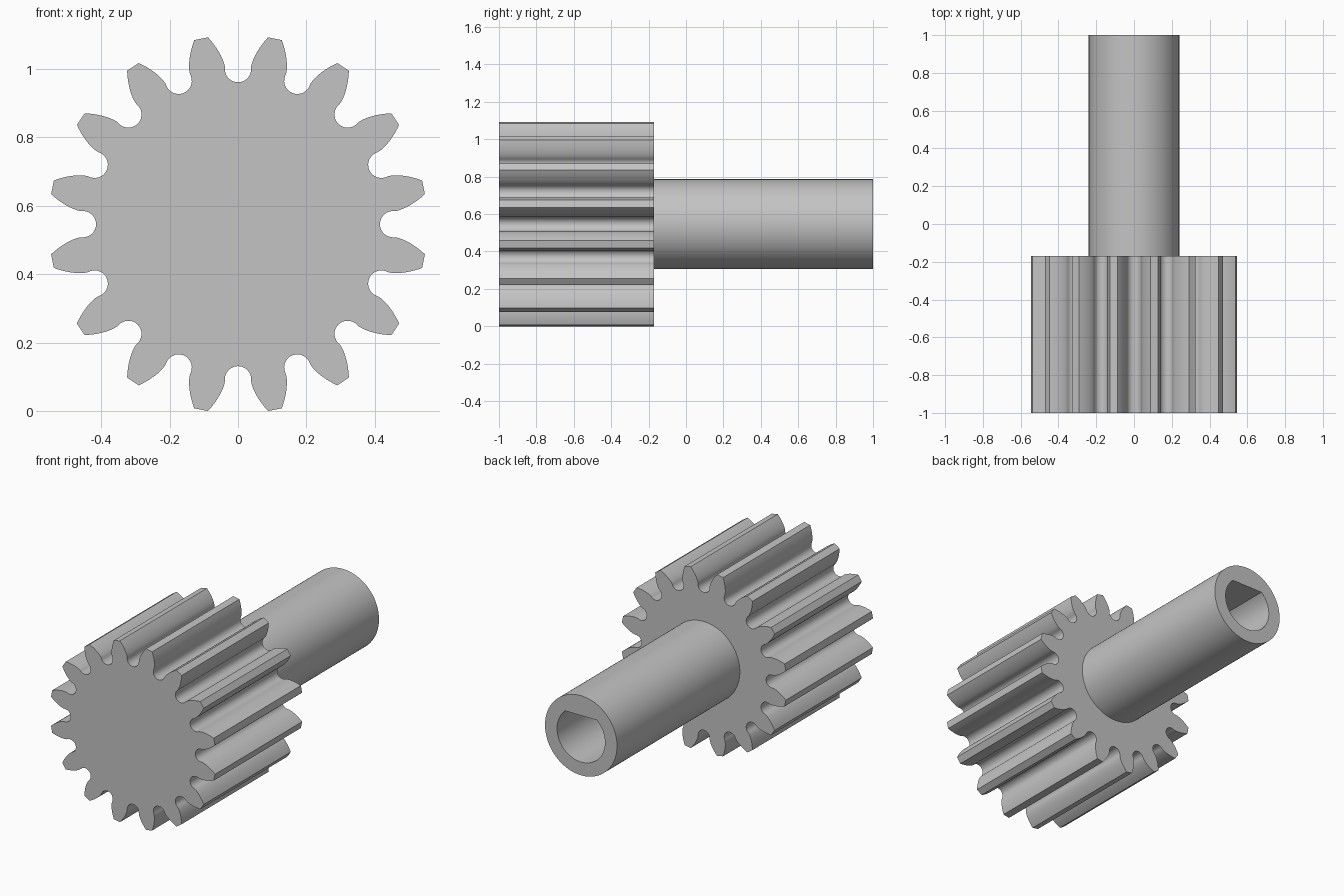
import bpy, bmesh, math
from math import pi, sin, cos, tan, acos

if "Cube" in bpy.data.objects:
    bpy.data.objects.remove(bpy.data.objects["Cube"], do_unlink=True)

TEETH = 16
TIP = 0.5535
MODULE = TIP * 2 / (TEETH + 2)
PITCH = MODULE * TEETH / 2
BASE = PITCH * cos(math.radians(20))
ROOT = PITCH - 1.25 * MODULE
CENTRE_Z = TIP * cos(pi / TEETH - math.radians(2.1))
FRONT, STEP, BACK = -1.0, -0.17, 1.0

grey = bpy.data.materials.new("plain grey")
grey.use_nodes = True
grey.diffuse_color = (0.55, 0.55, 0.55, 1)
grey.node_tree.nodes["Principled BSDF"].inputs["Base Color"].default_value = (0.55, 0.55, 0.55, 1)


def involute(r):
    a = acos(min(1, BASE / r))
    return tan(a) - a


def tooth_half_angle(r):
    return pi / (2 * TEETH) + involute(PITCH) - involute(r)


def ring(bm, points, y):
    return [bm.verts.new((x, y, CENTRE_Z + z)) for x, z in points]


def bridge(bm, a, b):
    for i in range(len(a)):
        j = (i + 1) % len(a)
        bm.faces.new((a[i], a[j], b[j], b[i]))


def finish(bm, name):
    bmesh.ops.recalc_face_normals(bm, faces=bm.faces)
    mesh = bpy.data.meshes.new(name)
    bm.to_mesh(mesh)
    bm.free()
    mesh.materials.append(grey)
    obj = bpy.data.objects.new(name, mesh)
    bpy.context.collection.objects.link(obj)
    bpy.ops.object.select_all(action="DESELECT")
    obj.select_set(True)
    bpy.context.view_layer.objects.active = obj
    bpy.ops.object.shade_smooth_by_angle(angle=math.radians(30))


# Gear outline: round gap floor, then an involute flank on either side
pitch_angle = 2 * pi / TEETH
floor_r = 0.0385
arc = [(floor_r * cos(t), ROOT + floor_r + floor_r * sin(t))
       for t in (-pi + pi * i / 14 for i in range(15))]
flank = []
for i in range(9):
    r = BASE + (TIP - BASE) * i / 8
    a = pitch_angle / 2 - tooth_half_angle(r)
    flank.append((r * sin(a), r * cos(a)))
gap = [(-x, z) for x, z in reversed(flank)] + arc + flank
outline = []
for k in range(TEETH):
    c, s = cos(k * pitch_angle), sin(k * pitch_angle)
    outline += [(x * c + z * s, z * c - x * s) for x, z in gap]

bm = bmesh.new()
front, back = ring(bm, outline, FRONT), ring(bm, outline, STEP)
bridge(bm, front, back)
bm.faces.new(front)
bm.faces.new(back)
finish(bm, "gear")

# Hollow shaft with a D-shaped bore, flat side up
SIDES = 96
turn = [2 * pi * i / SIDES for i in range(SIDES)]
outer = [(0.24 * cos(t), 0.24 * sin(t)) for t in turn]
flat = 0.16 * sin(turn[13])
bore = [(0.16 * cos(t), min(flat, 0.16 * sin(t))) for t in turn]

bm = bmesh.new()
loops = [ring(bm, outer, STEP), ring(bm, outer, BACK), ring(bm, bore, BACK), ring(bm, bore, STEP)]
for a, b in zip(loops, loops[1:]):
    bridge(bm, a, b)
finish(bm, "shaft")
